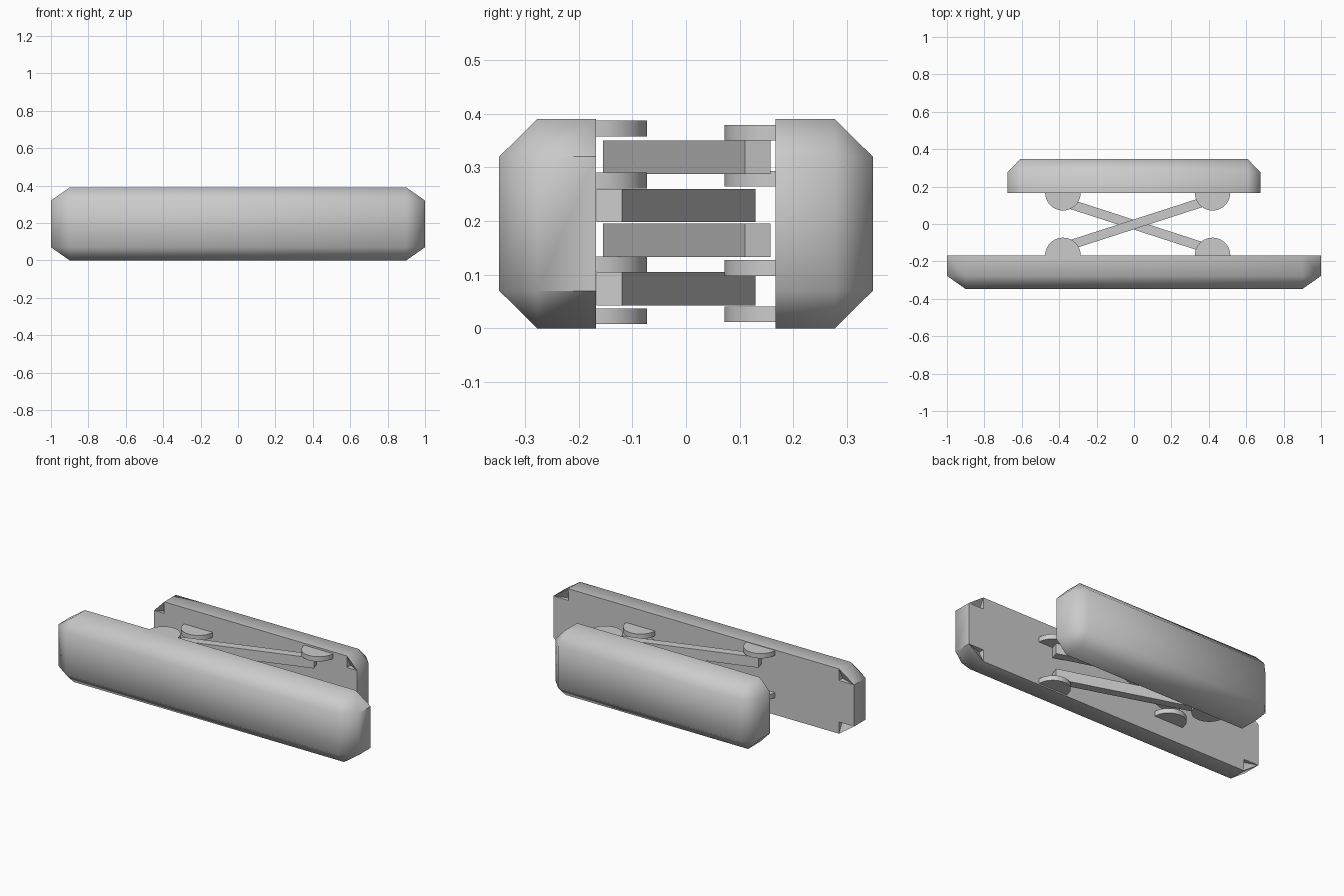
import bpy, bmesh
from math import pi, sin, cos, atan2, hypot

if "Cube" in bpy.data.objects:
    bpy.data.objects.remove(bpy.data.objects["Cube"])

CZ = 0.195                                   # mid height of the plates
CORNERS = [(1, 1), (-1, 1), (-1, -1), (1, -1)]


def finish(name, bm, angle):
    bmesh.ops.recalc_face_normals(bm, faces=bm.faces)
    mesh = bpy.data.meshes.new(name)
    bm.to_mesh(mesh)
    bm.free()
    ob = bpy.data.objects.new(name, mesh)
    bpy.context.collection.objects.link(ob)
    bpy.ops.object.select_all(action='DESELECT')
    ob.select_set(True)
    bpy.context.view_layer.objects.active = ob
    bpy.ops.object.shade_smooth_by_angle(angle=angle)
    return ob


def plate(name, half_x, outer, mid, inner):
    """Chamfered slab with small sunken corners on its inner face."""
    bm = bmesh.new()
    xi, h, H = half_x * 0.9, 0.125, 0.195
    out = 1 if outer > inner else -1

    def rect(y):
        return [bm.verts.new((sx * xi, y, CZ + sz * h)) for sx, sz in CORNERS]

    def octagon(y):
        ring = []
        for sx, sz in CORNERS:
            pair = [(sx * half_x, y, CZ + sz * h), (sx * xi, y, CZ + sz * H)]
            ring += [bm.verts.new(p) for p in (pair if sx * sz > 0 else pair[::-1])]
        return ring

    face, rim, back = rect(outer), octagon(mid), octagon(inner)
    notch, sunk = rect(inner), rect(inner + out * 0.035)
    bm.faces.new(face)
    cross = []
    for i in range(4):
        j, a, b, c = (i + 1) % 4, 2 * i, 2 * i + 1, (2 * i + 2) % 8
        bm.faces.new((face[i], rim[a], rim[b]))
        bm.faces.new((face[i], rim[b], rim[c], face[j]))
        bm.faces.new((rim[a], rim[b], back[b], back[a]))
        bm.faces.new((rim[b], rim[c], back[c], back[b]))
        bm.faces.new((back[a], back[b], sunk[i]))
        bm.faces.new((back[a], sunk[i], notch[i]))
        bm.faces.new((back[b], notch[i], sunk[i]))
        cross += [back[a], notch[i], back[b]]
    bm.faces.new(cross)
    return finish(name, bm, 0.96)


def prism(name, outline, z0, z1):
    """Extrude an xy outline from z0 to z1."""
    bm = bmesh.new()
    base = bm.faces.new([bm.verts.new((x, y, z0)) for x, y in outline])
    top = bmesh.ops.extrude_face_region(bm, geom=[base])['geom']
    bmesh.ops.translate(bm, vec=(0, 0, z1 - z0),
                        verts=[v for v in top if isinstance(v, bmesh.types.BMVert)])
    return finish(name, bm, 0.52)


def hinge(name, x, y, side, z0):
    """Half disc growing out of a plate; side is the y direction."""
    n, r = 20, 0.095
    pts = [(x + r * cos(pi * k / n), y + side * r * sin(pi * k / n)) for k in range(n + 1)]
    prism(name, pts, z0, z0 + 0.029)


def bar(name, p, q, z0):
    dx, dy = q[0] - p[0], q[1] - p[1]
    s = 0.025 / hypot(dx, dy)
    nx, ny = -dy * s, dx * s
    prism(name, [(p[0] - nx, p[1] - ny), (q[0] - nx, q[1] - ny),
                 (q[0] + nx, q[1] + ny), (p[0] + nx, p[1] + ny)], z0, z0 + 0.062)


# Long front plate and shorter rear plate
plate("front_plate", 1.0, -0.348, -0.277, -0.168)
plate("rear_plate", 0.675, 0.348, 0.277, 0.167)

# Crossed bars, stacked alternately
for k, z in enumerate((0.133, 0.288)):
    bar(f"rising_bar_{k}", (-0.40, -0.131), (0.42, 0.134), z)
for k, z in enumerate((0.043, 0.198)):
    bar(f"falling_bar_{k}", (-0.34, 0.106), (0.43, -0.143), z)

# Half-disc hinge lugs
for k, (x, z) in enumerate(((0.42, 0.008), (-0.38, 0.105), (0.42, 0.261), (-0.38, 0.358))):
    hinge(f"front_lug_{k}", x, -0.168, 1, z)
for k, (x, z) in enumerate(((-0.38, 0.012), (0.42, 0.098), (-0.38, 0.264), (0.42, 0.350))):
    hinge(f"rear_lug_{k}", x, 0.167, -1, z)
